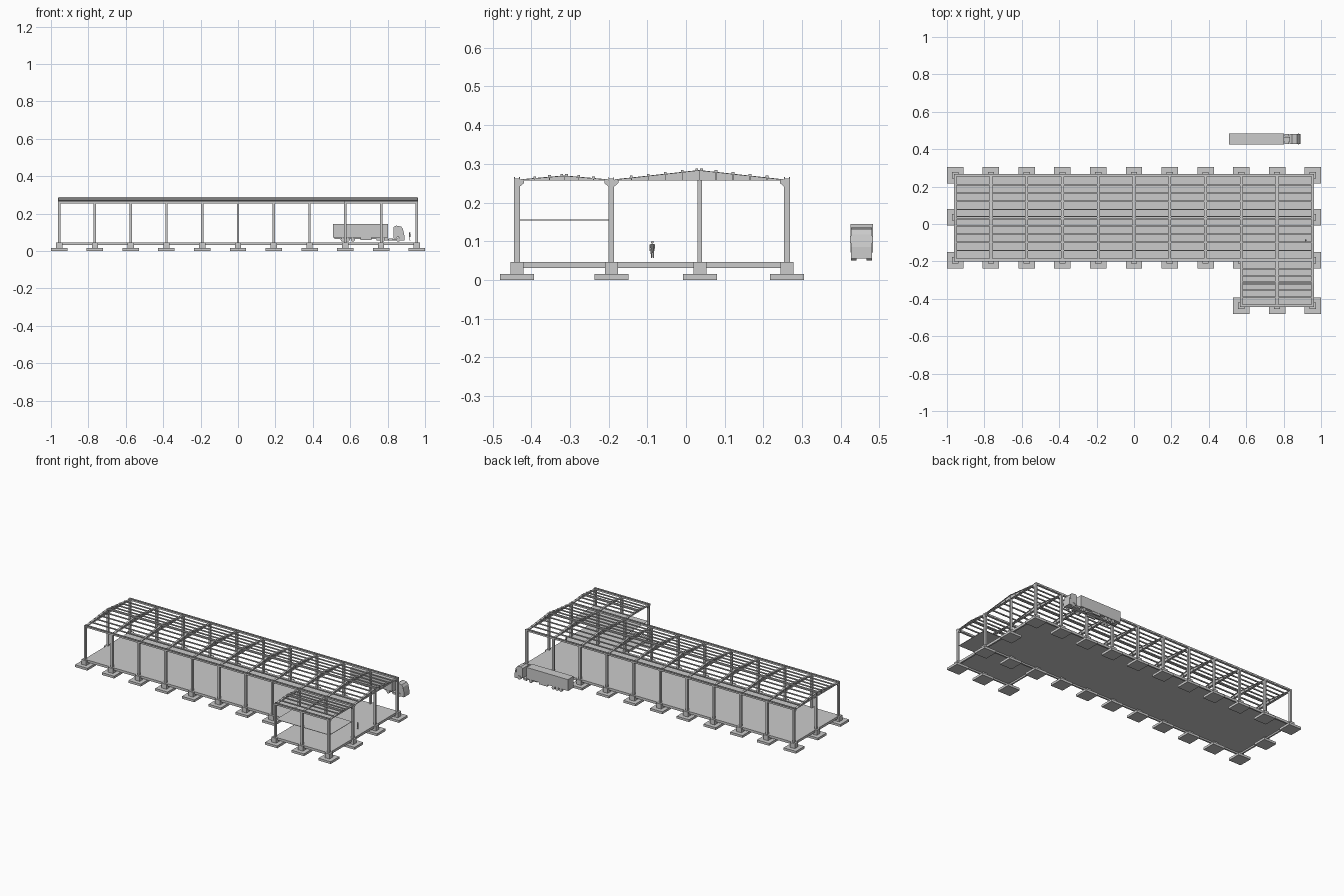
import bpy, bmesh, math
from mathutils import Matrix, Vector

if "Cube" in bpy.data.objects:
    bpy.data.objects.remove(bpy.data.objects["Cube"])


class Part:
    """Collects simple solids into one named object."""
    def __init__(self, name):
        self.name, self.bm = name, bmesh.new()

    def box(self, x0, x1, y0, y1, z0, z1):
        m = Matrix.Translation(((x0 + x1) / 2, (y0 + y1) / 2, (z0 + z1) / 2))
        s = Matrix.Diagonal((x1 - x0, y1 - y0, z1 - z0, 1))
        bmesh.ops.create_cube(self.bm, size=1, matrix=m @ s)

    def prism(self, pts, a, b, axis):
        # axis 'x': pts are (y, z); axis 'y': pts are (x, z)
        put = (lambda p, t: (t, p[0], p[1])) if axis == 'x' else (lambda p, t: (p[0], t, p[1]))
        A = [self.bm.verts.new(put(p, a)) for p in pts]
        B = [self.bm.verts.new(put(p, b)) for p in pts]
        self.bm.faces.new(A)
        self.bm.faces.new(B[::-1])
        for i in range(len(pts)):
            j = (i + 1) % len(pts)
            self.bm.faces.new((A[j], A[i], B[i], B[j]))

    def rod(self, p, q, r1, r2, n=10):
        p, q = Vector(p), Vector(q)
        rot = (q - p).to_track_quat('Z', 'Y').to_matrix().to_4x4()
        bmesh.ops.create_cone(self.bm, cap_ends=True, segments=n, radius1=r1, radius2=r2,
                              depth=(q - p).length, matrix=Matrix.Translation((p + q) / 2) @ rot)

    def done(self, smooth=False):
        bmesh.ops.recalc_face_normals(self.bm, faces=self.bm.faces)
        me = bpy.data.meshes.new(self.name)
        self.bm.to_mesh(me)
        self.bm.free()
        ob = bpy.data.objects.new(self.name, me)
        bpy.context.collection.objects.link(ob)
        if smooth:
            bpy.context.view_layer.objects.active = ob
            ob.select_set(True)
            bpy.ops.object.shade_smooth_by_angle()
            ob.select_set(False)
        return ob


# Layout
X = [-0.956 + 0.1912 * i for i in range(11)]
XA = X[8:]                                  # annex frames
YF, YM, YB, YA = -0.193, 0.036, 0.261, -0.437
FLOOR, EAVE = 0.0465, 0.262
spots = [(x, y) for x in X for y in (YF, YB)] + [(x, YM) for x in (X[0], X[-1])] + [(x, YA) for x in XA]

# Footings and pedestals
foot, ped = Part("footings"), Part("pedestals")
for x, y in spots:
    foot.box(x - 0.044, x + 0.044, y - 0.044, y + 0.044, 0, 0.015)
    ped.box(x - 0.017, x + 0.017, y - 0.017, y + 0.017, 0.015, FLOOR)
foot.done()
ped.done()

# Floor slab, perimeter ground beams, annex mezzanine
slab = Part("floor_slab")
slab.box(X[0], X[-1], YF, YB, 0.041, FLOOR)
slab.box(XA[0], XA[-1], YA, YF, 0.041, FLOOR)
slab.done()
gb = Part("ground_beams")
for y in (YF, YB):
    gb.box(X[0], X[-1], y - 0.005, y + 0.005, 0.031, FLOOR)
for x in (X[0], X[-1]):
    gb.box(x - 0.005, x + 0.005, YF, YB, 0.031, FLOOR)
gb.box(XA[0], XA[-1], YA - 0.005, YA + 0.005, 0.031, FLOOR)
for x in (XA[0], XA[-1]):
    gb.box(x - 0.005, x + 0.005, YA, YF, 0.031, FLOOR)
gb.done()
mezz = Part("mezzanine_floor")
mezz.box(XA[0], XA[-1], YA + 0.007, YF - 0.007, 0.154, 0.1565)
mezz.done()

# Columns and the haunches at their heads
col, haunch = Part("columns"), Part("column_haunches")
for x, y in spots:
    w = 0.006 if y == YM else 0.0075
    col.box(x - 0.0065, x + 0.0065, y - w, y + w, FLOOR, 0.258 if y == YM else EAVE)


def bracket(x, y, d):
    haunch.prism([(y + d * 0.007, 0.241), (y + d * 0.018, 0.25), (y + d * 0.018, 0.258),
                  (y + d * 0.007, 0.258)], x - 0.006, x + 0.006, 'x')


for x in X:
    bracket(x, YF, 1)
    bracket(x, YB, -1)
for x in XA:
    bracket(x, YF, -1)
    bracket(x, YA, 1)
col.done()
haunch.done()

# Eave beams with gutter lips
eave = Part("eave_gutters")
for y, xs in ((YF, X), (YB, X), (YA, XA)):
    eave.box(xs[0] - .007, xs[-1] + .007, y - 0.007, y + 0.007, 0.255, 0.2605)
    for s in (-1, 1):
        yy = y + s * 0.0065
        eave.box(xs[0] - .007, xs[-1] + .007, yy - 0.001, yy + 0.001, 0.2605, 0.2665)
eave.done()


# Tapered roof girders (web, flanges, stiffeners) with purlins on top
def roof(label, xs, y0, y1, rise, n):
    c, z0, zb = (y0 + y1) / 2, 0.260, 0.2565
    h = (y1 - y0) / 2 - 0.008
    top = lambda y: z0 + rise * (1 - abs(y - c) / h)
    a, b, t = c - h, c + h, 0.002
    g = Part(label + "_girders")
    for x in xs:
        g.prism([(a, zb), (b, zb), (b, z0), (c, top(c)), (a, z0)], x - 0.0015, x + 0.0015, 'x')
        g.prism([(a, zb), (b, zb), (b, zb + t), (a, zb + t)], x - 0.007, x + 0.007, 'x')
        g.prism([(a, z0 - t), (c, top(c) - t), (b, z0 - t), (b, z0), (c, top(c)), (a, z0)],
                x - 0.007, x + 0.007, 'x')
        for i in range(1, n):
            y = a + (b - a) * i / n
            g.box(x - 0.006, x + 0.006, y - 0.001, y + 0.001, zb, top(y) - 0.001)
    g.done()
    p = Part(label + "_purlins")
    for i in range(1, n):
        y = a + (b - a) * i / n
        for dy in ((-0.006, 0.006) if i * 2 == n else (0,)):
            z = top(y + dy) - 0.002
            p.box(xs[0] - .004, xs[-1] + .004, y + dy - 0.0035, y + dy + 0.0035, z, z + 0.0065)
    p.done()


roof("main_roof", X, YF, YB, 0.024, 10)
roof("annex_roof", XA, YA, YF, 0.010, 6)

# Truck
T, H = 0.454, 0.029
tr = Part("truck_trailer")
tr.box(0.507, 0.803, T - H, T + H, 0.071, 0.144)
tr.done()
ch = Part("truck_chassis")
ch.box(0.515, 0.80, T - 0.012, T + 0.012, 0.063, 0.071)
ch.box(0.74, 0.88, T - 0.012, T + 0.012, 0.057, 0.064)
for s in (-1, 1):
    ch.box(0.655, 0.715, T + s * 0.022 - 0.005, T + s * 0.022 + 0.005, 0.058, 0.071)
    ch.box(0.805, 0.828, T + s * 0.02 - 0.006, T + s * 0.02 + 0.006, 0.055, 0.067)
ch.done()
cab = Part("truck_cab")
cab.prism([(0.832, 0.066), (0.844, 0.066), (0.849, 0.074), (0.862, 0.074), (0.868, 0.055),
           (0.889, 0.055), (0.889, 0.085), (0.882, 0.118), (0.872, 0.131), (0.845, 0.136),
           (0.832, 0.128)], T - 0.027, T + 0.027, 'y')
for s in (-1, 1):
    cab.box(0.878, 0.883, T + s * 0.028 - 0.002, T + s * 0.028 + 0.002, 0.095, 0.113)
cab.done()
wh = Part("truck_wheels")
for x in (0.56, 0.587, 0.614, 0.775, 0.856):
    for s in (-1, 1):
        wh.rod((x, T + s * 0.013, 0.061), (x, T + s * 0.027, 0.061), 0.011, 0.011, 20)
wh.done(True)

# Standing figure
PX, PY = 0.918, -0.087
f = Part("standing_figure")
f.rod((PX, PY, 0.076), (PX, PY, 0.093), 0.0035, 0.005)
for s in (-1, 1):
    f.rod((PX, PY + s * 0.0025, 0.057), (PX, PY + s * 0.002, 0.078), 0.0014, 0.0024)
    f.rod((PX, PY + s * 0.0055, 0.092), (PX, PY + s * 0.0065, 0.075), 0.0016, 0.001)
    f.box(PX - 0.002, PX + 0.004, PY + s * 0.0025 - 0.0014, PY + s * 0.0025 + 0.0014, 0.056, 0.058)
bmesh.ops.create_uvsphere(f.bm, u_segments=12, v_segments=8, radius=0.0036,
                          matrix=Matrix.Translation((PX, PY, 0.0975)))
f.done(True)
